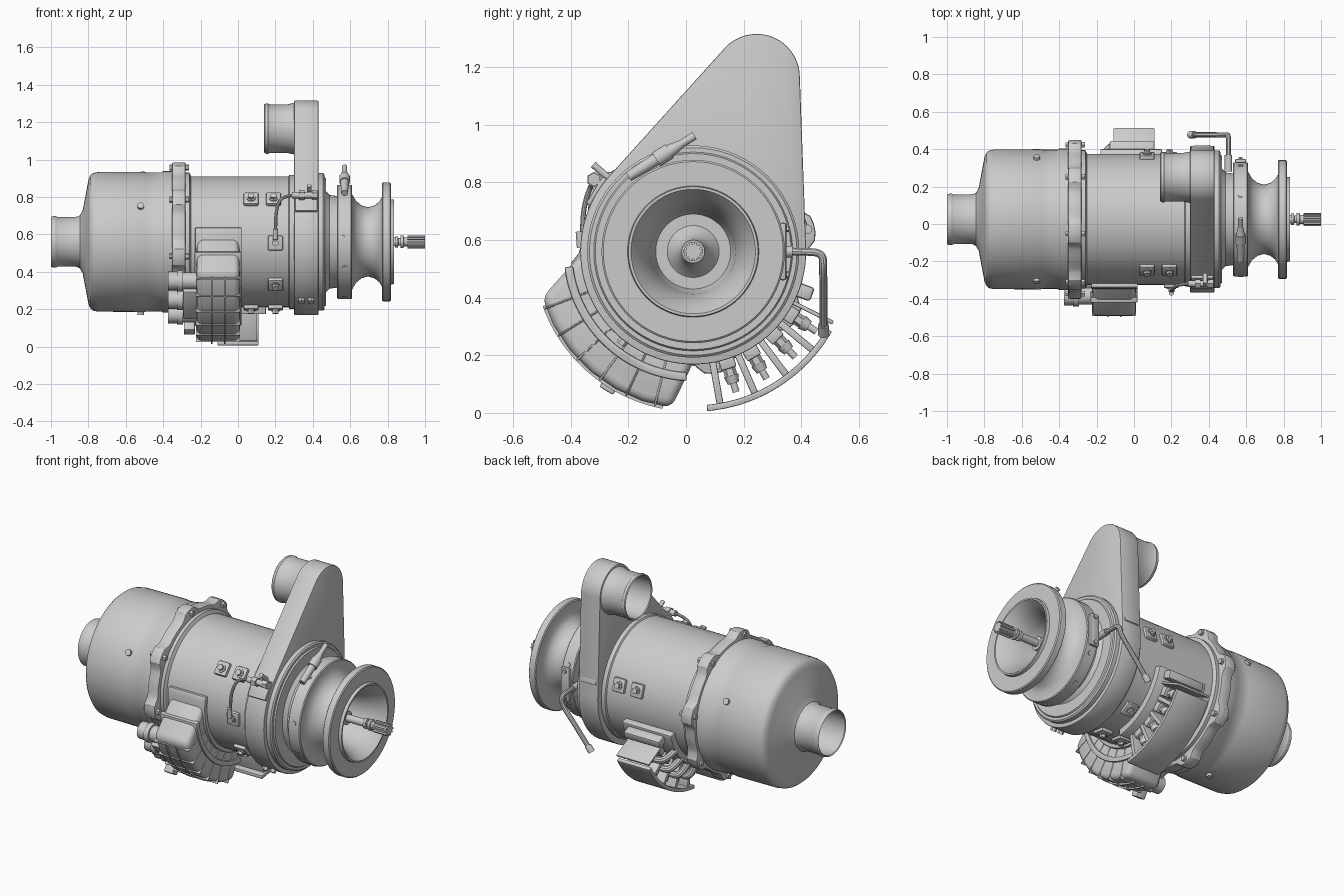
import bpy, bmesh
from math import sin, cos, pi, radians
from mathutils import Matrix, Vector
from mathutils.geometry import convex_hull_2d

if "Cube" in bpy.data.objects:
    bpy.data.objects.remove(bpy.data.objects["Cube"])

CY, CZ = 0.025, 0.56          # main axis runs along x through here


def P(x, r, deg):
    a = radians(deg)
    return Vector((x, CY + r * cos(a), CZ + r * sin(a)))


def frame(x, r, deg):
    """Local z points radially outward, local x along the axis."""
    a = radians(deg)
    m = Matrix(((1, 0, 0), (0, sin(a), cos(a)), (0, -cos(a), sin(a)))).to_4x4()
    m.translation = P(x, r, deg)
    return m


def finish(name, bm, bevel=0, segs=2):
    bmesh.ops.remove_doubles(bm, verts=bm.verts, dist=1e-5)
    bmesh.ops.recalc_face_normals(bm, faces=bm.faces)
    me = bpy.data.meshes.new(name)
    bm.to_mesh(me)
    bm.free()
    ob = bpy.data.objects.new(name, me)
    bpy.context.collection.objects.link(ob)
    if bevel:
        b = ob.modifiers.new("bevel", 'BEVEL')
        b.width, b.segments, b.limit_method = bevel, segs, 'ANGLE'
        b.angle_limit = radians(40)
    return ob


def lathe(name, prof, cy=CY, cz=CZ, n=72):
    bm = bmesh.new()
    rings = [[bm.verts.new((x, cy + r * cos(2 * pi * i / n), cz + r * sin(2 * pi * i / n)))
              for i in range(n)] for x, r in prof]
    for a, b in zip(rings, rings[1:]):
        for i in range(n):
            j = (i + 1) % n
            bm.faces.new((a[i], a[j], b[j], b[i]))
    return finish(name, bm)


def prism(name, pts, x0, x1, bevel=0, segs=2):
    bm = bmesh.new()
    f = bm.faces.new([bm.verts.new((x0, y, z)) for y, z in pts])
    g = bmesh.ops.extrude_face_region(bm, geom=[f])
    vs = [v for v in g['geom'] if isinstance(v, bmesh.types.BMVert)]
    bmesh.ops.translate(bm, verts=vs, vec=(x1 - x0, 0, 0))
    return finish(name, bm, bevel, segs)


def sector(name, r0, r1, a0, a1, x0, x1, bevel=0, n=24):
    ang = [a0 + (a1 - a0) * i / n for i in range(n + 1)]
    pts = [P(0, r1, a).yz for a in ang] + [P(0, r0, a).yz for a in reversed(ang)]
    return prism(name, pts, x0, x1, bevel)


def box(name, size, m, bevel=0):
    bm = bmesh.new()
    bmesh.ops.create_cube(bm, size=1, matrix=m @ Matrix.Diagonal((*size, 1)))
    return finish(name, bm, bevel)


def rod(name, a, b, r0, r1=None, n=20):
    a, b = Vector(a), Vector(b)
    d = b - a
    m = Matrix.Translation((a + b) / 2) @ d.to_track_quat('Z', 'Y').to_matrix().to_4x4()
    bm = bmesh.new()
    bmesh.ops.create_cone(bm, cap_ends=True, segments=n, radius1=r0,
                          radius2=r0 if r1 is None else r1, depth=d.length, matrix=m)
    return finish(name, bm)


def tube(name, pts, r):
    cu = bpy.data.curves.new(name, 'CURVE')
    cu.dimensions, cu.bevel_depth, cu.bevel_resolution, cu.use_fill_caps = '3D', r, 3, True
    s = cu.splines.new('NURBS')
    s.points.add(len(pts) - 1)
    for p, q in zip(s.points, pts):
        p.co = (*q, 1)
    s.order_u, s.use_endpoint_u, s.resolution_u = 3, True, 8
    ob = bpy.data.objects.new(name, cu)
    bpy.context.collection.objects.link(ob)


# Rear housing with hollow exhaust pipe, main casing
lathe("rear_housing", [(-.75, 0), (-.75, .115), (-.8, .127), (-.995, .127), (-1, .132), (-.995, .136),
      (-.975, .138), (-.965, .133), (-.865, .133), (-.845, .142), (-.83, .17), (-.80, .33), (-.79, .355),
      (-.775, .368), (-.75, .373), (-.5, .375), (-.49, .372), (-.41, .372), (-.40, .378),
      (-.34, .378), (-.34, 0)])
lathe("main_casing", [(-.35, 0), (-.35, .37), (-.26, .37), (-.25, .35), (.27, .35), (.275, .358),
      (.31, .358), (.31, 0)])
for k in range(3):
    rod("housing_plug", P(-.52, .36, 30 + 120 * k), P(-.52, .39, 30 + 120 * k), .018)

# Clamp flange with lugs and bolts
pts = []
for k in range(8):
    c = 11 + 45 * k
    pts += [P(0, r, c + d).yz for d, r in ((-18, .392), (-13, .392), (-10, .398), (-6, .424), (-2, .43),
                                           (2, .43), (6, .424), (10, .398), (13, .392), (18, .392), (22.5, .392))]
    a = c
    rod("flange_bolt", P(-.285, .405, a), P(-.262, .405, a), .017, n=6)
    rod("flange_nut", P(-.365, .405, a), P(-.35, .405, a), .015, n=6)
prism("clamp_flange", pts, -.352, -.28, .008)

# Teardrop air duct with outlet pipe
dy, dz = .245, 1.165
cloud = [P(0, .392, a * 3.75).yz for a in range(96)]
cloud += [Vector((dy + .15 * cos(a * pi / 36), dz + .15 * sin(a * pi / 36))) for a in range(72)]
prism("air_duct", [cloud[i] for i in convex_hull_2d(cloud)], .30, .43, .005)
lathe("duct_outlet", [(.31, 0), (.29, .12), (.145, .122), (.14, .128), (.145, .133), (.16, .135),
      (.17, .129), (.26, .129), (.285, .135), (.305, .138)], dy + .005, dz, 48)

# Nose: collar, sensor ring, trumpet intake and hub
lathe("nose_intake", [(.42, 0), (.42, .368), (.455, .368), (.462, .36), (.462, .345), (.47, .34), (.47, .27),
      (.49, .25), (.53, .245), (.53, .3), (.535, .305), (.605, .305), (.61, .3), (.61, .255),
      (.63, .22), (.66, .195), (.695, .185), (.73, .195), (.755, .215), (.77, .24), (.77, .312),
      (.775, .318), (.812, .318), (.817, .312), (.817, .228), (.835, .225), (.835, .216), (.80, .19),
      (.75, .165), (.69, .148), (.63, .14), (.60, .13), (.60, .09), (.63, .06), (.67, .043),
      (.72, .04), (.72, 0)])
for a in (20, 65, 120, 172, 207, 250, 300, 335):
    rod("ring_plug", P(.57, .295, a), P(.57, .31, a), .013, n=12)

# Splined drive shaft
lathe("drive_shaft", [(.7, 0), (.7, .022), (.84, .022), (.84, .03), (.855, .03), (.857, .02), (.868, .02),
      (.87, .033), (.885, .033), (.887, .024), (.91, .024), (.91, 0)], n=32)
pts = [P(0, r, 36 * k + d).yz for k in range(10)
       for d, r in ((-11, .026), (-8, .035), (8, .035), (11, .026))]
prism("shaft_spline", pts, .905, 1.0)

# Igniter lying across the sensor ring
i0, i1 = Vector((.57, -.20, .82)), Vector((.57, .03, .962))
d = i1 - i0
for s, e, ra, rb in ((0, .45, .018, .022), (.42, .62, .028, .028), (.60, .8, .025, .014), (.78, 1, .014, .014)):
    rod("igniter", i0 + d * s, i0 + d * e, ra, rb)

# Bent drain pipe with flange plate and end fitting
box("pipe_flange", (.06, .2, .022), frame(.57, .312, 0), .008)
for z in (.48, .64):
    rod("pipe_flange_bolt", (.57, .34, z), (.57, .357, z), .013, n=6)
rod("pipe_fitting", (.505, .28, .56), (.505, .37, .56), .02)
tube("drain_pipe", [(.505, .33, .56), (.505, .41, .56), (.505, .475, .555), (.495, .476, .5),
                    (.42, .477, .42), (.31, .477, .285)], .014)
rod("pipe_end", (.325, .477, .305), (.298, .477, .272), .019)

# Ribbed control box wrapped round the lower front
sector("control_pad", .33, .372, 168, 276, -.23, .02, .006)
ang = [197 + 65 * i / 6 for i in range(7)]
pts = [P(0, .36, 176).yz] + [P(0, .548, a).yz for a in ang]
pts += [P(0, .36, a).yz for a in (272, 250, 225, 200)]
prism("control_box", pts, -.222, .008, .03, 3)
sector("control_box_seam", .42, .45, 187, 267, -.232, .018, .006)
for a in (201, 212, 223, 234, 245, 256):
    box("box_rib", (.236, .008, .19), frame(-.107, .458, a), .004)
for x in (-.14, -.07):
    sector("box_lengthwise_rib", .5, .556, 200, 259, x - .004, x + .004)
box("box_foot", (.06, .055, .05), frame(-.26, .545, 238), .006)
box("connector_block", (.08, .2, .12), frame(-.255, .45, 222), .01)

# Round plugs on the end of the control box
for a, r in ((207, .46), (222, .46), (237, .46)):
    for x0, x1, rr in ((-.3, -.22, .046), (-.325, -.295, .057), (-.375, -.32, .05)):
        rod("plug", P(x0, r, a), P(x1, r, a), rr, n=24)

# Terminal bank under a curved guard on the lower back
sector("terminal_pad", .33, .388, -86, -14, -.18, .15, .006)
sector("terminal_guard", .534, .556, -85, -30, -.11, .11, .004)
box("guard_end_plate", (.22, .014, .17), frame(0, .46, -27), .004)
box("guard_top_bracket", (.24, .05, .06), frame(-.01, .41, -20), .01)
for a in (-80, -66.5, -53, -39.5):
    box("terminal_fin", (.2, .024, .19), frame(0, .45, a), .004)
for a in (-73, -60, -46, -33):
    for x in (-.06, .06):
        box("terminal_seat", (.07, .055, .05), frame(x, .40, a), .005)
        rod("terminal_stud", P(x, .40, a), P(x, .45, a), .022, n=6)
        rod("terminal_nut", P(x, .45, a), P(x, .478, a), .026, .02, 12)
        rod("terminal_tip", P(x, .47, a), P(x, .51, a), .012, n=12)
    tube("terminal_lead", [P(-.06, .46, a), P(-.11, .47, a), P(-.15, .44, a), P(-.17, .37, a)], .02)

# Square bolted bosses on the casing
for x, a in ((.07, 140), (.19, 140), (.2, 181), (.2, 220), (.07, 17), (.19, 17),
             (.07, 262), (.2, 262), (.2, 300)):
    box("boss_pad", (.08, .08, .03), frame(x, .352, a), .008)
    rod("boss_washer", P(x, .36, a), P(x, .373, a), .025)
    rod("boss_bolt", P(x, .37, a), P(x, .388, a), .018, n=6)

# Temperature sensor, its wire and clamp on the duct edge
box("sensor_clamp", (.12, .11, .02), frame(.365, .395, 148), .006)
rod("sensor_body", P(.29, .425, 144), P(.42, .425, 144), .017)
rod("sensor_collar", P(.325, .425, 144), P(.355, .425, 144), .027, n=6)
rod("sensor_cap", P(.395, .425, 144), P(.425, .425, 144), .024, n=6)
rod("sensor_stem", P(.38, .38, 139), P(.38, .46, 139), .012)
tube("sensor_wire", [P(.3, .425, 144), P(.23, .425, 145), P(.205, .415, 155), P(.2, .395, 168),
                     P(.2, .38, 180)], .009)
rod("wire_fitting", P(.2, .40, 170), P(.2, .39, 178), .014)
for x in (.34, .39):
    rod("duct_edge_bolt", P(x, .385, 232), P(x, .41, 232), .018, n=6)
box("duct_edge_lug", (.1, .06, .03), frame(.365, .39, 17), .006)

# Convert tubes to mesh and smooth everything by angle
bpy.ops.object.select_all(action='SELECT')
bpy.context.view_layer.objects.active = bpy.context.scene.objects[0]
bpy.ops.object.convert(target='MESH')
bpy.ops.object.select_all(action='SELECT')
bpy.ops.object.shade_smooth_by_angle(angle=radians(32))
